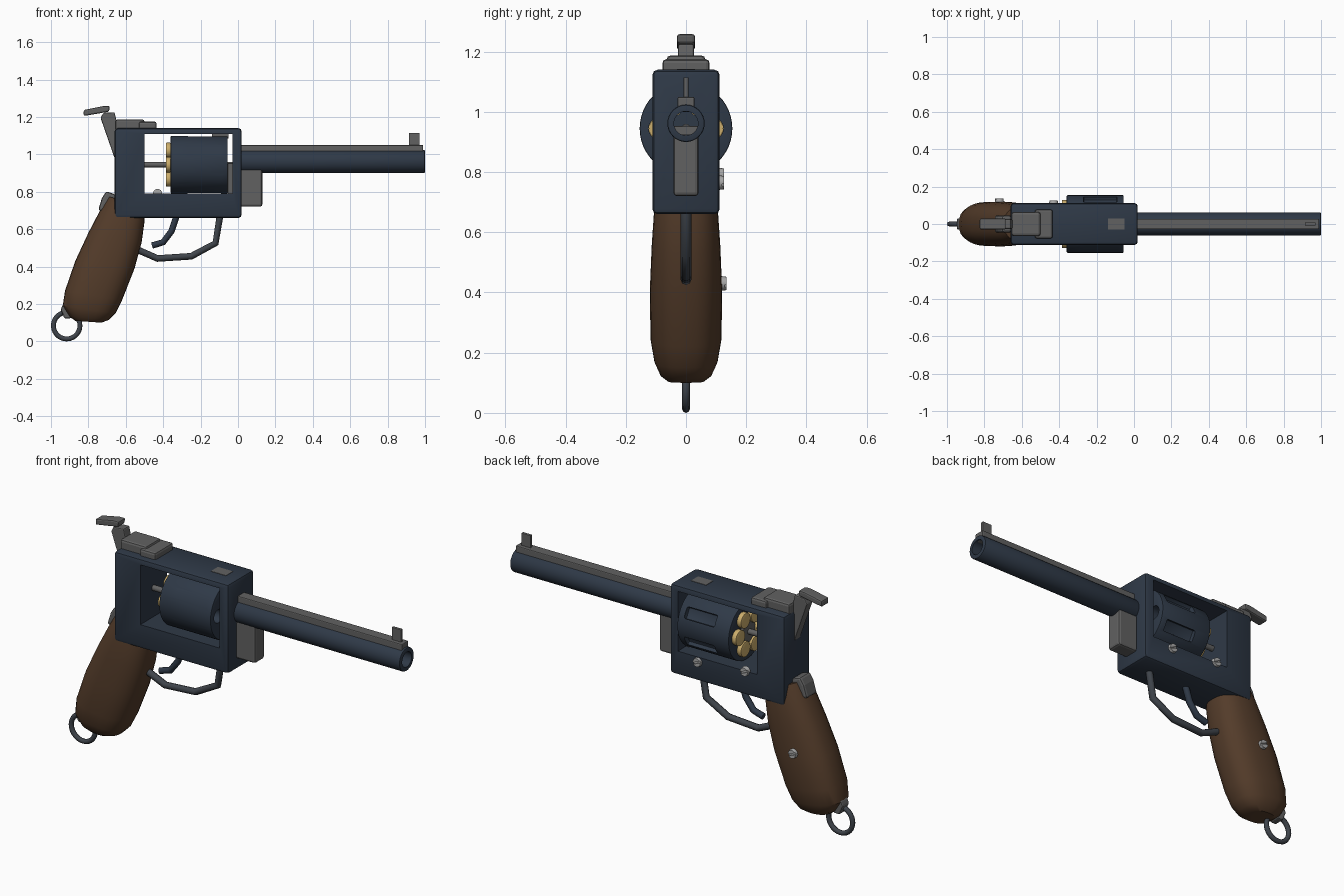
import bpy, bmesh, math
from mathutils import Matrix, Vector

cube = bpy.data.objects.get("Cube")
if cube:
    bpy.data.objects.remove(cube, do_unlink=True)


def material(name, r, g, b):
    m = bpy.data.materials.new(name)
    m.use_nodes = True
    m.diffuse_color = (r, g, b, 1)
    m.node_tree.nodes["Principled BSDF"].inputs["Base Color"].default_value = (r, g, b, 1)
    return m


BLUED = material("blued_steel", 0.028, 0.041, 0.063)
STEEL = material("grey_steel", 0.12, 0.12, 0.12)
DARK = material("dark_gunmetal", 0.05, 0.058, 0.07)
WOOD = material("brown_wood", 0.088, 0.045, 0.023)
BRASS = material("brass", 0.6, 0.42, 0.15)
BRIGHT = material("bright_screw", 0.4, 0.4, 0.4)


def activate(obj):
    bpy.ops.object.select_all(action="DESELECT")
    obj.select_set(True)
    bpy.context.view_layer.objects.active = obj


def finish(name, bm, mat, bevel=0):
    bmesh.ops.recalc_face_normals(bm, faces=bm.faces[:])
    mesh = bpy.data.meshes.new(name)
    bm.to_mesh(mesh)
    bm.free()
    mesh.materials.append(mat)
    obj = bpy.data.objects.new(name, mesh)
    bpy.context.collection.objects.link(obj)
    activate(obj)
    if bevel:
        mod = obj.modifiers.new("bevel", "BEVEL")
        mod.width, mod.segments = bevel, 2
        bpy.ops.object.modifier_apply(modifier="bevel")
    return obj


def smooth(obj, degrees=35):
    activate(obj)
    bpy.ops.object.shade_smooth_by_angle(angle=math.radians(degrees))


def cut(obj, cutter):
    activate(obj)
    mod = obj.modifiers.new("cut", "BOOLEAN")
    mod.operation, mod.solver, mod.object = "DIFFERENCE", "EXACT", cutter
    bpy.ops.object.modifier_apply(modifier="cut")
    bpy.data.objects.remove(cutter, do_unlink=True)


def prism(name, outline, half, mat, bevel=0.008):
    """Side outline in x, z, extruded across y."""
    bm = bmesh.new()
    sides = [[bm.verts.new((x, y, z)) for x, z in outline] for y in (-half, half)]
    for s in sides:
        bm.faces.new(s)
    n = len(outline)
    for i in range(n):
        j = (i + 1) % n
        bm.faces.new((sides[0][i], sides[0][j], sides[1][j], sides[1][i]))
    return finish(name, bm, mat, bevel)


def box(name, x0, x1, z0, z1, half, mat, bevel=0.008):
    return prism(name, [(x0, z0), (x1, z0), (x1, z1), (x0, z1)], half, mat, bevel)


def rod(name, x0, x1, y, z, radius, mat, sides=32, bevel=0):
    """Cylinder along x."""
    bm = bmesh.new()
    place = Matrix.Translation(((x0 + x1) / 2, y, z)) @ Matrix.Rotation(math.pi / 2, 4, "Y")
    bmesh.ops.create_cone(bm, cap_ends=True, segments=sides, radius1=radius,
                          radius2=radius, depth=x1 - x0, matrix=place)
    return finish(name, bm, mat, bevel)


def tube(name, points, radius, mat, closed=False):
    curve = bpy.data.curves.new(name, "CURVE")
    curve.dimensions = "3D"
    curve.bevel_depth, curve.bevel_resolution = radius, 2
    curve.use_fill_caps = True
    spline = curve.splines.new("POLY")
    spline.points.add(len(points) - 1)
    for p, (x, z) in zip(spline.points, points):
        p.co = (x, 0, z, 1)
    spline.use_cyclic_u = closed
    curve.materials.append(mat)
    obj = bpy.data.objects.new(name, curve)
    bpy.context.collection.objects.link(obj)


# Frame with the open window and the bore passing through its front wall
BORE_Z, AXIS_Z = 0.962, 0.945
frame = box("frame", -0.66, 0.02, 0.66, 1.14, 0.112, BLUED, 0.018)
cut(frame, box("window_cutter", -0.5, -0.03, 0.79, 1.11, 0.3, BLUED, 0))
cut(frame, rod("bore_cutter", -0.1, 0.1, 0, BORE_Z, 0.04, BLUED))
smooth(frame)

# Barrel, rib, front sight and the block below
barrel = rod("barrel", 0.0, 1.0, 0, BORE_Z, 0.062, BLUED, 32, 0.006)
cut(barrel, rod("bore_cutter", -0.1, 1.1, 0, BORE_Z, 0.04, BLUED))
smooth(barrel)
box("barrel_rib", 0.01, 0.99, 1.0, 1.05, 0.028, STEEL, 0.005)
box("front_sight", 0.915, 0.97, 1.04, 1.115, 0.008, STEEL, 0.002)
box("lower_block", 0.01, 0.13, 0.72, 0.925, 0.042, STEEL, 0.012)
box("crane", -0.055, -0.025, 0.78, 0.953, 0.042, STEEL, 0.004)
box("strap_insert", -0.14, -0.05, 1.085, 1.142, 0.03, STEEL, 0.001)

# Cylinder with chambers and flutes, cartridges in the chambers
drum = rod("cylinder", -0.36, -0.055, 0, AXIS_Z, 0.154, BLUED, 48, 0.005)
for i in range(6):
    a = i * math.pi / 3
    y, z = 0.088 * math.cos(a), AXIS_Z + 0.088 * math.sin(a)
    cut(drum, rod("chamber_cutter", -0.5, 0.1, y, z, 0.036, BLUED, 20))
    bm = bmesh.new()
    bmesh.ops.create_cube(bm, size=1)
    turn = Matrix.Rotation(a + math.pi / 6, 4, "X")
    bm.transform(Matrix.Translation((-0.18, 0, AXIS_Z)) @ turn
                 @ Matrix.Translation((0, 0.18, 0)) @ Matrix.Diagonal((0.18, 0.1, 0.06, 1)))
    cut(drum, finish("flute_cutter", bm, BLUED, 0.008))
    smooth(rod("cartridge_rim", -0.386, -0.359, y, z, 0.041, BRASS, 20, 0.005))
    smooth(rod("cartridge_case", -0.365, -0.2, y, z, 0.0355, BRASS, 20))
smooth(drum)
smooth(rod("ratchet", -0.375, -0.35, 0, AXIS_Z, 0.055, STEEL, 12))
smooth(rod("cylinder_pin", -0.5, -0.03, 0, AXIS_Z, 0.015, STEEL, 16))

# Rear sight plates and hammer
box("rear_plate", -0.655, -0.5, 1.12, 1.187, 0.064, STEEL, 0.012)
box("rear_sight", -0.53, -0.435, 1.12, 1.175, 0.078, STEEL, 0.012)
prism("hammer", [(-0.735, 1.195), (-0.72, 1.222), (-0.66, 1.225), (-0.645, 1.16),
                 (-0.63, 0.97), (-0.66, 0.98)], 0.026, STEEL, 0.006)
prism("hammer_spur", [(-0.825, 1.205), (-0.69, 1.228), (-0.685, 1.258),
                      (-0.72, 1.258), (-0.825, 1.237)], 0.03, STEEL, 0.008)

# Trigger and its guard
tube("trigger_guard", [(-0.095, 0.68), (-0.12, 0.525), (-0.25, 0.455),
                       (-0.43, 0.443), (-0.56, 0.5)], 0.018, DARK)
tube("trigger", [(-0.325, 0.68), (-0.355, 0.59), (-0.4, 0.53), (-0.46, 0.512)], 0.017, BLUED)

# Grip lofted through rounded sections: back point, front point, half width
sections = [((-0.695, 0.775), (-0.5, 0.72), 0.09), ((-0.735, 0.705), (-0.5, 0.64), 0.106),
            ((-0.8, 0.58), (-0.515, 0.53), 0.114), ((-0.87, 0.43), (-0.553, 0.39), 0.12),
            ((-0.925, 0.27), (-0.62, 0.22), 0.118), ((-0.937, 0.19), (-0.655, 0.15), 0.105),
            ((-0.905, 0.135), (-0.69, 0.115), 0.085), ((-0.87, 0.11), (-0.73, 0.1), 0.06)]
bm = bmesh.new()
rings = []
for back, front, half in sections:
    mid = (Vector(back) + Vector(front)) / 2
    arm = (Vector(front) - Vector(back)) / 2
    ring = []
    for i in range(28):
        c, s = math.cos(i * math.tau / 28), math.sin(i * math.tau / 28)
        u, v = (math.copysign(abs(k) ** 0.8, k) for k in (c, s))
        ring.append(bm.verts.new((mid.x + arm.x * u, half * v, mid.y + arm.y * u)))
    rings.append(ring)
for low, high in zip(rings, rings[1:]):
    for i in range(28):
        j = (i + 1) % 28
        bm.faces.new((low[i], low[j], high[j], high[i]))
bm.faces.new(rings[0])
bm.faces.new(rings[-1])
smooth(finish("grip", bm, WOOD), 30)

# Metal backstrap and butt lug showing at the grip ends
prism("backstrap", [(-0.748, 0.7), (-0.728, 0.765), (-0.705, 0.803), (-0.655, 0.785),
                    (-0.64, 0.68)], 0.045, STEEL, 0.012)
prism("butt_lug", [(-0.948, 0.17), (-0.928, 0.122), (-0.895, 0.122), (-0.86, 0.19),
                   (-0.935, 0.2)], 0.03, STEEL, 0.008)
tube("lanyard_ring", [(-0.916 + 0.071 * math.cos(i * math.tau / 28),
                       0.084 + 0.071 * math.sin(i * math.tau / 28)) for i in range(28)],
     0.013, DARK, True)

# Slotted screws on the left side
for name, x, y, z in (("front_screw", -0.15, 0.115, 0.765), ("rear_screw", -0.43, 0.115, 0.79),
                      ("grip_screw", -0.72, 0.124, 0.43)):
    bm = bmesh.new()
    bmesh.ops.create_cone(bm, cap_ends=True, segments=16, radius1=0.025, radius2=0.022, depth=0.022,
                          matrix=Matrix.Translation((x, y, z)) @ Matrix.Rotation(-math.pi / 2, 4, "X"))
    screw = finish(name, bm, BRIGHT)
    bm = bmesh.new()
    bmesh.ops.create_cube(bm, size=1)
    bm.transform(Matrix.Translation((x, y + 0.01, z)) @ Matrix.Rotation(0.4, 4, "Y")
                 @ Matrix.Diagonal((0.1, 0.012, 0.009, 1)))
    cut(screw, finish("slot_cutter", bm, BRIGHT))
    smooth(screw)
